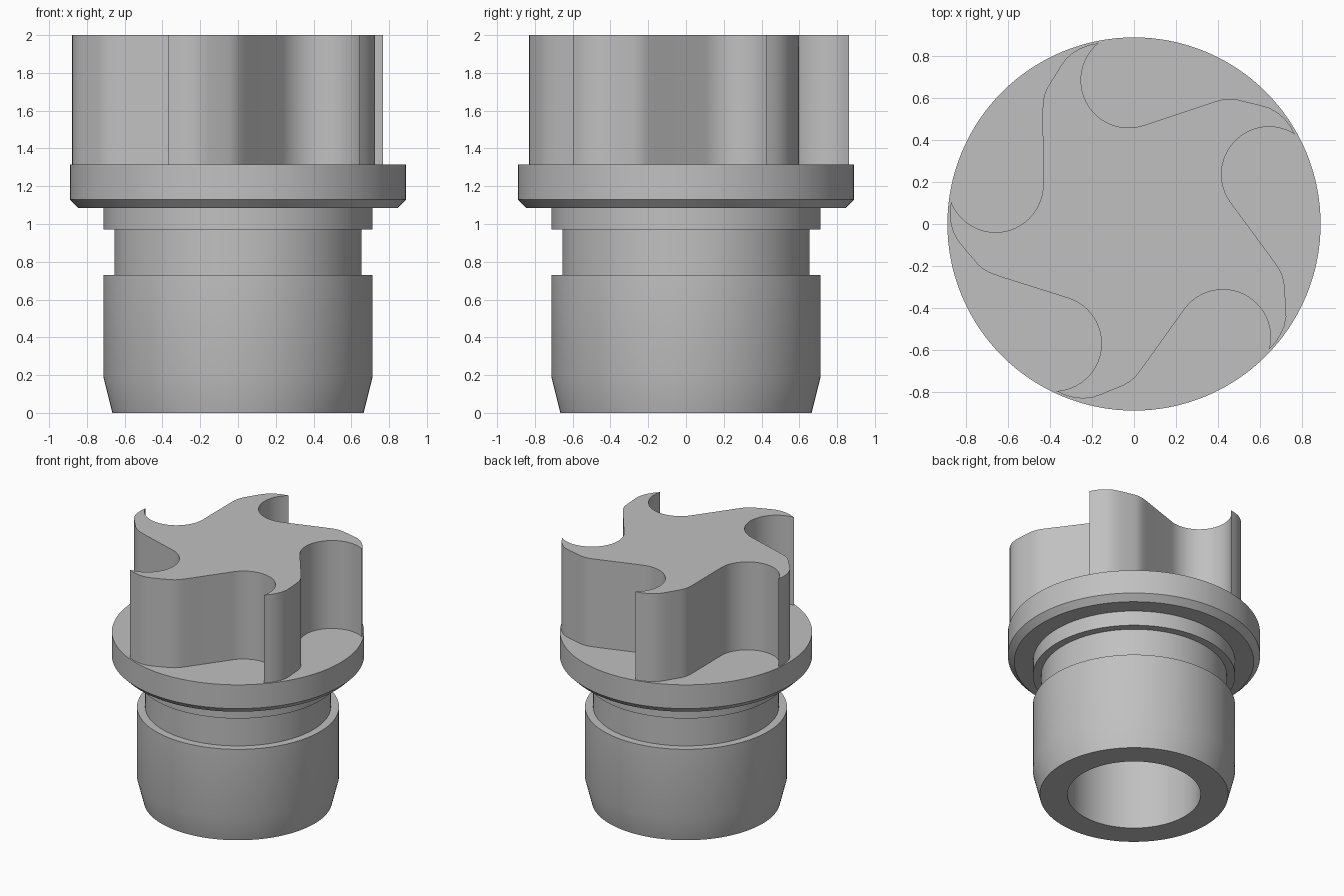
import bpy, bmesh
from math import cos, sin, radians, pi
from mathutils import Matrix, Vector

cube = bpy.data.objects.get("Cube")
if cube:
    bpy.data.objects.remove(cube, do_unlink=True)

GREY = (0.53, 0.53, 0.53, 1)
metal = bpy.data.materials.new("plain grey")
metal.use_nodes = True
metal.diffuse_color = GREY
for node in metal.node_tree.nodes:
    if node.type == 'BSDF_PRINCIPLED':
        node.inputs["Base Color"].default_value = GREY


def finish(name, bm):
    """Turn a bmesh into a smooth shaded object with sharp edges kept."""
    bmesh.ops.recalc_face_normals(bm, faces=bm.faces)
    mesh = bpy.data.meshes.new(name)
    bm.to_mesh(mesh)
    bm.free()
    mesh.materials.append(metal)
    obj = bpy.data.objects.new(name, mesh)
    bpy.context.collection.objects.link(obj)
    bpy.ops.object.select_all(action='DESELECT')
    obj.select_set(True)
    bpy.context.view_layer.objects.active = obj
    bpy.ops.object.shade_smooth_by_angle(angle=radians(30))
    return obj


# Turned body: blind bore, tapered shank, groove and chamfered flange
BORE = 0.47
profile = [(0, 1.08), (BORE, 1.08), (BORE, 0), (0.665, 0), (0.713, 0.19),
           (0.713, 0.73), (0.655, 0.73), (0.655, 0.97), (0.713, 0.97),
           (0.713, 1.085), (0.845, 1.085), (0.89, 1.13), (0.89, 1.315), (0, 1.315)]
bm = bmesh.new()
verts = [bm.verts.new((r, 0, z)) for r, z in profile]
edges = [bm.edges.new(pair) for pair in zip(verts, verts[1:])]
bmesh.ops.spin(bm, geom=verts + edges, cent=(0, 0, 0), axis=(0, 0, 1),
               angle=2 * pi, steps=128, use_merge=False)
bmesh.ops.remove_doubles(bm, verts=bm.verts, dist=0.0005)
finish("shank_and_flange", bm)

# Five-armed vane: round pocket, straight flank, curved hooked tip
pocket_centre, pocket_radius = Vector((-0.026, 0.686)), 0.227
cell = []
for i in range(25):
    a = radians(129 + (288 - 129) * i / 24)
    cell.append(pocket_centre + pocket_radius * Vector((cos(a), sin(a))))
cell += [Vector(p) for p in (
    (0.35, 0.572), (0.385, 0.583), (0.42, 0.593), (0.455, 0.597), (0.49, 0.594),
    (0.60, 0.567), (0.645, 0.554), (0.685, 0.531), (0.718, 0.502), (0.745, 0.468))]
outline = []
for arm in range(5):
    turn = Matrix.Rotation(radians(-72 * arm), 2)
    outline += [turn @ p for p in cell]

bm = bmesh.new()
base = bm.faces.new([bm.verts.new((p.x, p.y, 1.30)) for p in outline])
top = bmesh.ops.extrude_face_region(bm, geom=[base], use_keep_orig=True)
bmesh.ops.translate(bm, vec=(0, 0, 0.70),
                    verts=[v for v in top["geom"] if isinstance(v, bmesh.types.BMVert)])
finish("five_arm_vane", bm)
